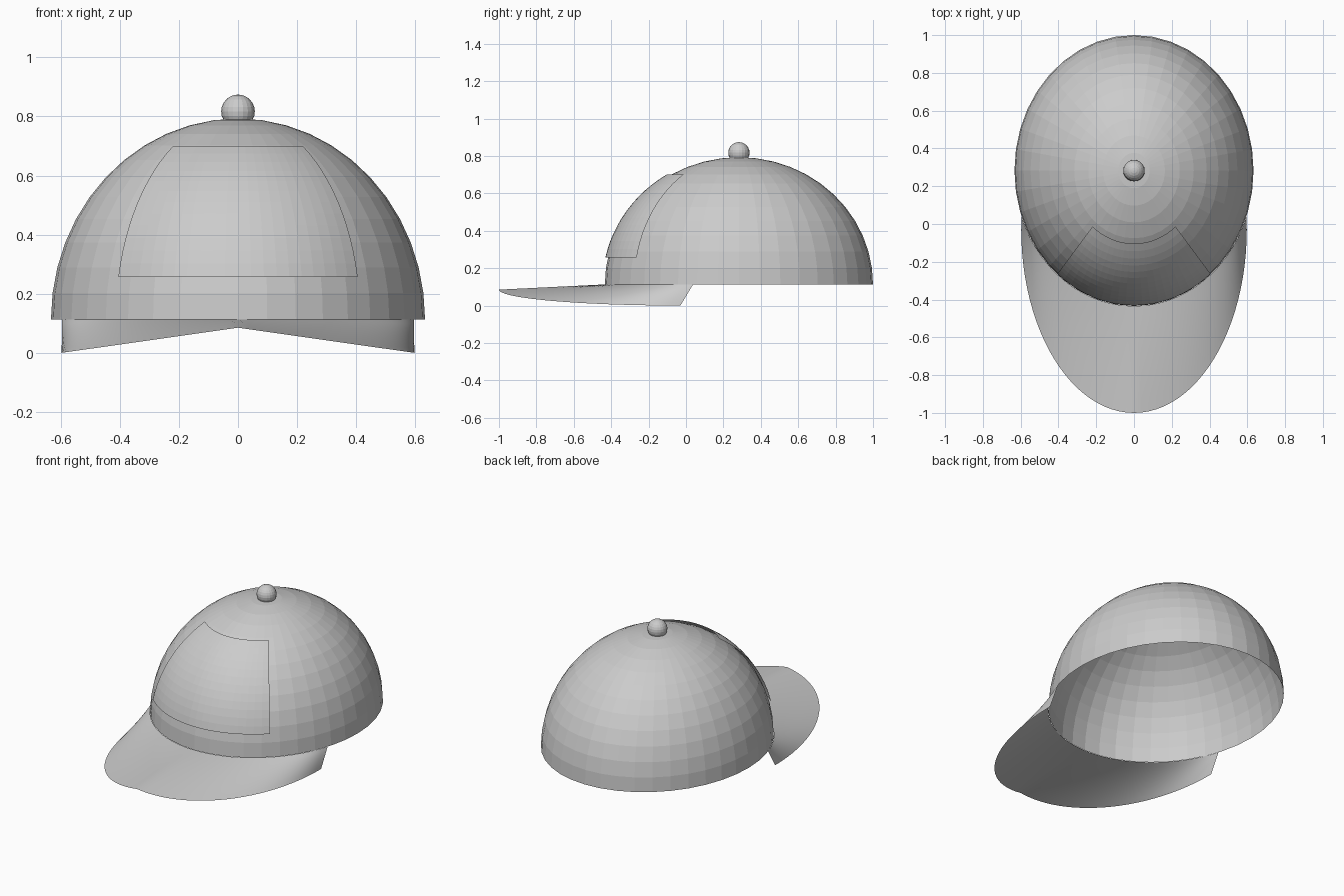
import bpy, bmesh
from math import sin, cos, radians
from mathutils import Matrix

if "Cube" in bpy.data.objects:
    bpy.data.objects.remove(bpy.data.objects["Cube"])

CX, CY, CZ = 0.0, 0.283, 0.113      # centre of the crown's rim
RX, RY, RZ = 0.633, 0.717, 0.68     # crown radii


def finish(name, bm):
    mesh = bpy.data.meshes.new(name)
    bm.to_mesh(mesh)
    bm.free()
    obj = bpy.data.objects.new(name, mesh)
    bpy.context.collection.objects.link(obj)
    return obj


def crown_point(turn, lift, scale=1.0):
    """Point on the crown; turn is measured from the front, lift from the rim."""
    return (CX + scale * RX * cos(lift) * sin(turn),
            CY - scale * RY * cos(lift) * cos(turn),
            CZ + scale * RZ * sin(lift))


def sheet(name, point, nu, nv):
    """Grid surface from point(u, v) with u and v running 0..1."""
    bm = bmesh.new()
    g = [[bm.verts.new(point(i / nu, j / nv)) for j in range(nv + 1)]
         for i in range(nu + 1)]
    for i in range(nu):
        for j in range(nv):
            bm.faces.new((g[i][j], g[i + 1][j], g[i + 1][j + 1], g[i][j + 1]))
    return finish(name, bm)


# Crown: open half ellipsoid with flat facets
bm = bmesh.new()
bmesh.ops.create_uvsphere(bm, u_segments=40, v_segments=24, radius=1)
bmesh.ops.delete(bm, geom=[v for v in bm.verts if v.co.z < -1e-4], context='VERTS')
bmesh.ops.transform(bm, verts=bm.verts,
                    matrix=Matrix.Translation((CX, CY, CZ)) @ Matrix.Diagonal((RX, RY, RZ, 1)))
finish("crown", bm)

# Top button
bm = bmesh.new()
bmesh.ops.create_uvsphere(bm, u_segments=20, v_segments=12, radius=0.057,
                          matrix=Matrix.Translation((CX, CY, 0.817)))
finish("top_button", bm)

# Front panel: patch lying just outside the crown
sheet("front_panel",
      lambda u, v: crown_point(radians(-40 + 80 * u), radians(12 + 46 * v), 1.018), 20, 12)


# Brim: ruled sheet from the crown's rim to a drooping elliptical outer edge
def brim_point(u, v):
    s = 2 * u - 1
    ix, iy, iz = crown_point(radians(70 * s), 0)
    a = radians(90 * s)
    ox, oy, oz = 0.597 * sin(a), -0.03 - 0.97 * cos(a), 0.085 * (1 - abs(sin(a)))
    return (ox + (ix - ox) * v, oy + (iy - oy) * v, oz + (iz - oz) * v)


brim = sheet("brim", brim_point, 48, 8)
brim.data.shade_smooth()
